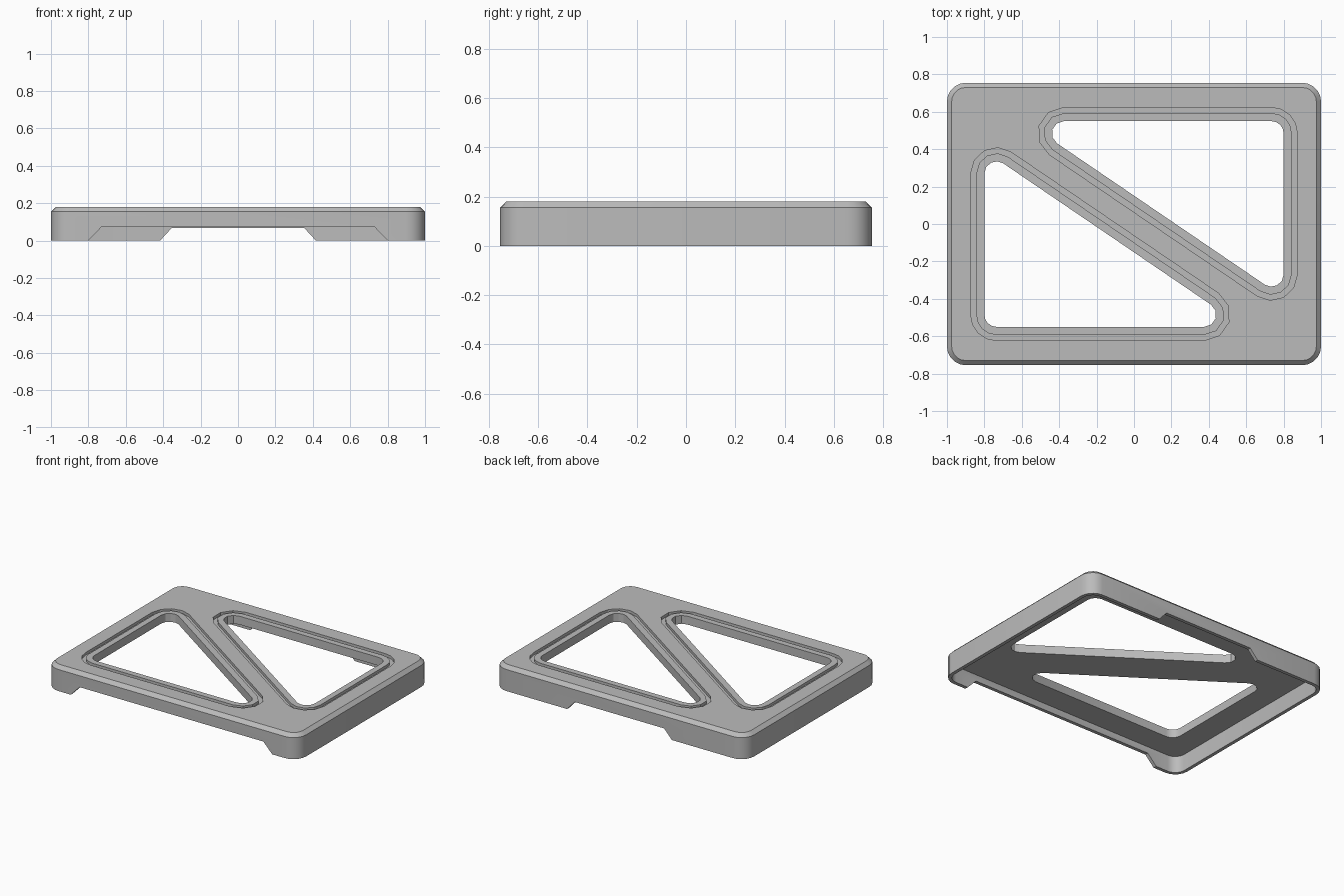
import bpy, bmesh, math
from mathutils import Vector

if "Cube" in bpy.data.objects:
    bpy.data.objects.remove(bpy.data.objects["Cube"])

HALF_X, HALF_Y, HEIGHT = 1.0, 0.755, 0.18
CHAMFER, WALL, CEILING = 0.025, 0.025, 0.12

grey = bpy.data.materials.new("mid_grey")
grey.use_nodes = True
grey.diffuse_color = (0.5, 0.5, 0.5, 1)
grey.node_tree.nodes["Principled BSDF"].inputs["Base Color"].default_value = (0.5, 0.5, 0.5, 1)


def rounded(centres, radius, steps):
    """Outline of a convex counter-clockwise polygon grown by a round radius."""
    pts, n = [], len(centres)
    for i in range(n):
        a, b, c = (Vector(centres[(i + k) % n]) for k in (-1, 0, 1))
        d1, d2 = b - a, c - b
        start = math.atan2(-d1.x, d1.y)
        turn = (math.atan2(-d2.x, d2.y) - start) % math.tau
        for s in range(steps + 1):
            t = start + turn * s / steps
            pts.append((b.x + radius * math.cos(t), b.y + radius * math.sin(t)))
    return pts


def loft(name, rings, closed=False):
    """Skin rings of (outline, z); cap both ends or join last to first."""
    bm = bmesh.new()
    loops = [[bm.verts.new((x, y, z)) for x, y in outline] for outline, z in rings]
    pairs = list(zip(loops, loops[1:]))
    if closed:
        pairs.append((loops[-1], loops[0]))
    else:
        bm.faces.new(loops[0])
        bm.faces.new(loops[-1])
    for lo, hi in pairs:
        for i in range(len(lo)):
            j = (i + 1) % len(lo)
            bm.faces.new((lo[i], lo[j], hi[j], hi[i]))
    bmesh.ops.recalc_face_normals(bm, faces=bm.faces)
    mesh = bpy.data.meshes.new(name)
    bm.to_mesh(mesh)
    bm.free()
    mesh.materials.append(grey)
    obj = bpy.data.objects.new(name, mesh)
    bpy.context.collection.objects.link(obj)
    return obj


def plate_outline(inset, radius=0.1):
    x, y = HALF_X - radius, HALF_Y - radius
    return rounded([(-x, -y), (x, -y), (x, y), (-x, y)], radius - inset, 5)


def window_outline(side, radius):
    corners = [(-0.375, 0.485), (0.735, -0.27), (0.735, 0.485)]
    return rounded([(side * x, side * y) for x, y in corners], radius, 4)


def notch(name, low, high, top, y):
    """Tapered opening through a skirt wall."""
    def box(w, z):
        return ([(-w, y - 0.06), (w, y - 0.06), (w, y + 0.06), (-w, y + 0.06)], z)
    return loft(name, [box(low + 0.02, -0.02), box(high, top)])


# Solid body with chamfered top edge
frame = loft("tray_frame", [(plate_outline(0), 0),
                            (plate_outline(0), HEIGHT - CHAMFER),
                            (plate_outline(CHAMFER), HEIGHT)])

# Hollow underside and skirt notches
cutters = [
    loft("underside_cutter", [(plate_outline(WALL), -0.05), (plate_outline(WALL), CEILING)]),
    notch("front_notch_cutter", 0.80, 0.73, 0.073, -HALF_Y),
    notch("back_notch_cutter", 0.415, 0.355, 0.067, HALF_Y),
]

# Two triangular windows, each ringed by a shallow groove
for side, label in ((1, "back"), (-1, "front")):
    hole = window_outline(side, 0.065)
    inner, outer = window_outline(side, 0.108), window_outline(side, 0.138)
    cutters.append(loft(label + "_window_cutter", [(hole, -0.05), (hole, 0.3)]))
    cutters.append(loft(label + "_groove_cutter", [(inner, 0.16), (outer, 0.16),
                                                   (outer, 0.25), (inner, 0.25)], True))

bpy.context.view_layer.objects.active = frame
for cutter in cutters:
    cutter.hide_render = True
    mod = frame.modifiers.new(cutter.name, "BOOLEAN")
    mod.operation, mod.solver, mod.object = "DIFFERENCE", "EXACT", cutter
    bpy.ops.object.modifier_apply(modifier=mod.name)
    bpy.data.objects.remove(cutter)

bpy.ops.object.select_all(action="DESELECT")
frame.select_set(True)
bpy.ops.object.shade_smooth_by_angle(angle=math.radians(30))
